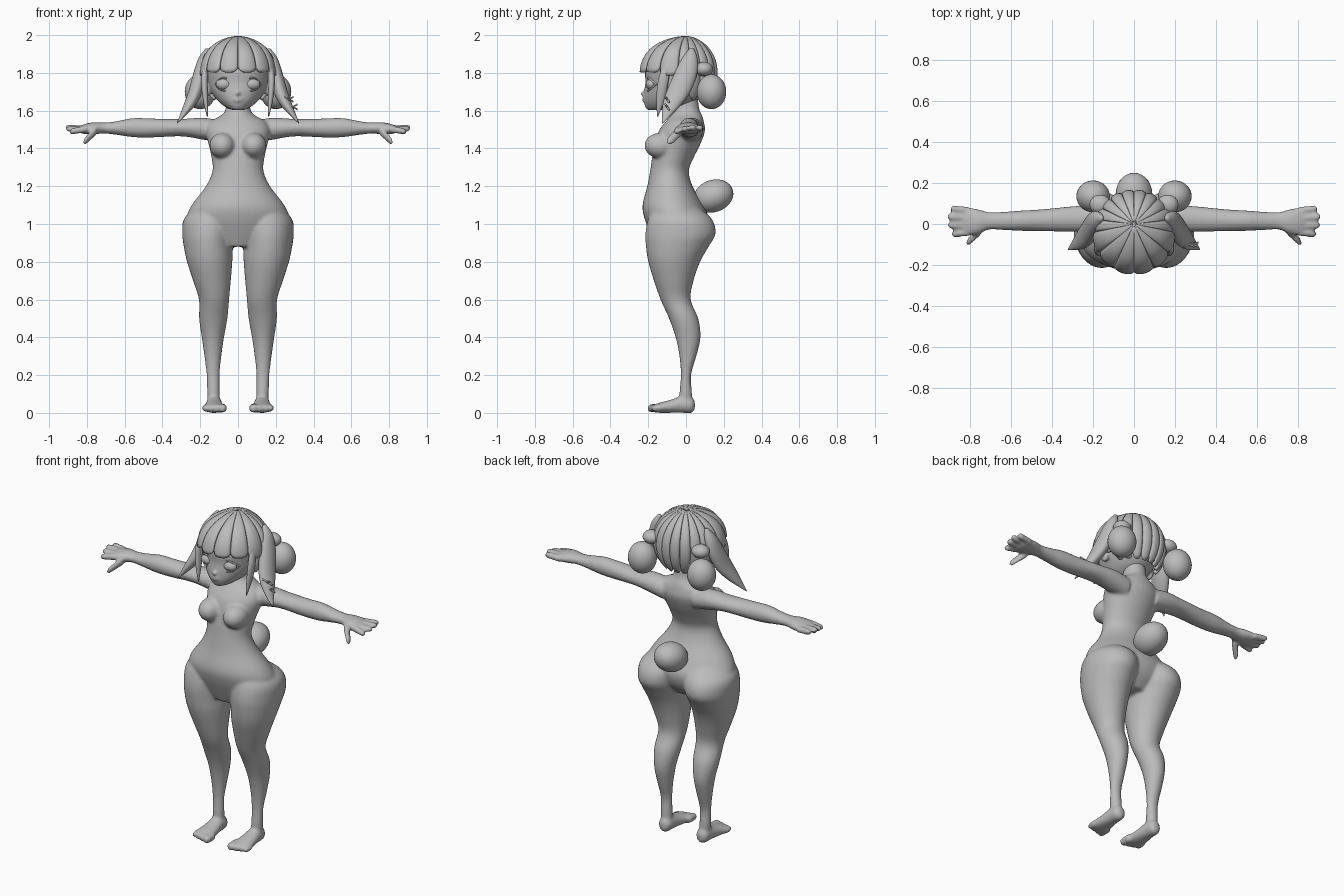
import bpy, bmesh, math
from math import sin, cos, pi, radians
from mathutils import Vector

if "Cube" in bpy.data.objects:
    bpy.data.objects.remove(bpy.data.objects["Cube"], do_unlink=True)

GREY = (0.5, 0.5, 0.5, 1)
clay = bpy.data.materials.new("plain grey")
clay.use_nodes = True
clay.diffuse_color = GREY
clay.node_tree.nodes["Principled BSDF"].inputs["Base Color"].default_value = GREY


def finish(name, bm):
    """Turn a bmesh into a smooth shaded object."""
    bmesh.ops.recalc_face_normals(bm, faces=bm.faces)
    mesh = bpy.data.meshes.new(name)
    bm.to_mesh(mesh)
    bm.free()
    mesh.materials.append(clay)
    for p in mesh.polygons:
        p.use_smooth = True
    obj = bpy.data.objects.new(name, mesh)
    bpy.context.scene.collection.objects.link(obj)
    return obj


def spline(rows, steps=4):
    """Catmull-Rom interpolation of section rows."""
    rows = [Vector(r) for r in rows]
    out = []
    for i in range(len(rows) - 1):
        a, b, c, d = rows[max(i - 1, 0)], rows[i], rows[i + 1], rows[min(i + 2, len(rows) - 1)]
        for s in range(steps):
            t = s / steps
            out.append(b + (c - a) * (t / 2) + (a * 2 - b * 5 + c * 4 - d) * (t * t / 2)
                       + (b * 3 - a - c * 3 + d) * (t ** 3 / 2))
    return out + [rows[-1]]


def loft(bm, rows, axis="z", side=1, sides=24):
    """Ellipses square to an axis; row = x, y, z, radius, radius."""
    rings = []
    for x, y, z, ra, rb in spline(rows):
        ring = []
        for k in range(sides):
            a, b = max(ra, 0.001) * cos(2 * pi * k / sides), max(rb, 0.001) * sin(2 * pi * k / sides)
            off = {"x": (0, a, b), "y": (a, 0, b), "z": (a, b, 0)}[axis]
            ring.append(bm.verts.new(((x + off[0]) * side, y + off[1], z + off[2])))
        rings.append(ring)
    for lo, hi in zip(rings, rings[1:]):
        for k in range(sides):
            n = (k + 1) % sides
            bm.faces.new((lo[k], lo[n], hi[n], hi[k]))
    bm.faces.new(rings[0])
    bm.faces.new(rings[-1])


def profile(rows):
    """Rows of z, centre x, half width, front y, back y as sections."""
    return [(x, (f + b) / 2, z, w, (b - f) / 2) for z, x, w, f, b in rows]


def ball(bm, centre, radii, side=1):
    made = bmesh.ops.create_uvsphere(bm, u_segments=28, v_segments=18, radius=1)["verts"]
    for v in made:
        v.co = Vector(((centre[0] + v.co.x * radii[0]) * side,
                       centre[1] + v.co.y * radii[1], centre[2] + v.co.z * radii[2]))


def ball_part(name, centre, radii, side=1):
    bm = bmesh.new()
    ball(bm, centre, radii, side)
    return finish(name, bm)


def digit(bm, start, end, r, axis, side):
    """Round ended finger or toe."""
    p, q = Vector(start), Vector(end)
    rows = [(*p.lerp(q, t), r * k, r * k) for t, k in
            ((0, 1), (0.4, 0.95), (0.8, 0.9), (0.95, 0.6), (1, 0.1))]
    loft(bm, rows, axis, side, 12)


# Body: overlapping lofts fused into one skin
body = bmesh.new()
loft(body, profile([
    (0.88, 0, 0.11, -0.16, 0.04), (0.95, 0, 0.23, -0.19, 0.1), (1.03, 0, 0.27, -0.22, 0.12),
    (1.1, 0, 0.245, -0.23, 0.09), (1.2, 0, 0.17, -0.205, 0.035), (1.28, 0, 0.135, -0.19, 0.015),
    (1.35, 0, 0.14, -0.18, 0.04), (1.42, 0, 0.155, -0.165, 0.075), (1.49, 0, 0.17, -0.145, 0.1),
    (1.54, 0, 0.15, -0.11, 0.095), (1.575, 0, 0.09, -0.08, 0.085), (1.61, 0, 0.065, -0.06, 0.07),
    (1.7, 0, 0.06, -0.06, 0.06)]), sides=40)

LEG = profile([
    (1.1, 0.13, 0.08, -0.17, 0.05), (1.03, 0.148, 0.137, -0.2, 0.135), (0.95, 0.157, 0.138, -0.215, 0.157),
    (0.88, 0.157, 0.13, -0.212, 0.12), (0.8, 0.15, 0.12, -0.2, 0.075), (0.7, 0.138, 0.1, -0.17, 0.04),
    (0.6, 0.127, 0.08, -0.135, 0.025), (0.5, 0.131, 0.075, -0.09, 0.065), (0.4, 0.133, 0.059, -0.055, 0.077),
    (0.3, 0.133, 0.045, -0.035, 0.055), (0.2, 0.132, 0.034, -0.027, 0.027), (0.1, 0.13, 0.033, -0.035, 0.032),
    (0.04, 0.127, 0.032, -0.03, 0.03)])
FOOT = [(0.127, 0.047, 0.04, 0.015, 0.02), (0.127, 0.03, 0.042, 0.036, 0.042), (0.127, -0.02, 0.045, 0.042, 0.045),
        (0.127, -0.08, 0.035, 0.05, 0.035), (0.127, -0.14, 0.027, 0.06, 0.027), (0.127, -0.17, 0.024, 0.05, 0.02)]
ARM = [(0.1, 0.03, 1.49, 0.06, 0.06), (0.19, 0.028, 1.505, 0.065, 0.058), (0.3, 0.025, 1.51, 0.062, 0.046),
       (0.45, 0.018, 1.508, 0.054, 0.05), (0.55, 0.016, 1.51, 0.05, 0.051), (0.65, 0.015, 1.508, 0.044, 0.035),
       (0.71, 0.015, 1.508, 0.043, 0.029), (0.76, 0.012, 1.507, 0.06, 0.032), (0.81, 0.012, 1.503, 0.068, 0.027),
       (0.84, 0.012, 1.5, 0.06, 0.018)]
FINGERS = [(0.066, 0.9, 0.076, 1.51), (0.03, 0.915, 0.036, 1.512), (-0.007, 0.912, -0.006, 1.503),
           (-0.041, 0.893, -0.05, 1.488)]

for s in (1, -1):
    loft(body, LEG, "z", s, 32)
    loft(body, FOOT, "y", s)
    loft(body, ARM, "x", s)
    ball(body, (0.083, -0.135, 1.415), (0.068, 0.085, 0.068), s)
    for y, tx, ty, tz in FINGERS:
        digit(body, (0.81, y, 1.502), (tx, ty, tz), 0.019, "x", s)
    digit(body, (0.75, -0.03, 1.495), (0.82, -0.095, 1.43), 0.025, "x", s)
    for i in range(4):
        x = 0.082 + 0.03 * i
        digit(body, (x, -0.13, 0.026), (x, -0.203 + 0.007 * i, 0.024), 0.025 - 0.002 * i, "y", s)

skin = finish("body", body)
fuse = skin.modifiers.new("fuse", "REMESH")
fuse.mode, fuse.voxel_size, fuse.use_smooth_shade = "VOXEL", 0.009, True
soften = skin.modifiers.new("soften", "SMOOTH")
soften.factor, soften.iterations = 0.5, 5

# Head with nose, lips and ears fused in
head = bmesh.new()
loft(head, profile([
    (1.603, 0, 0.025, -0.2, -0.1), (1.615, 0, 0.06, -0.213, -0.03), (1.65, 0, 0.105, -0.224, 0.05),
    (1.7, 0, 0.143, -0.222, 0.1), (1.75, 0, 0.165, -0.215, 0.13), (1.82, 0, 0.175, -0.215, 0.135),
    (1.9, 0, 0.14, -0.18, 0.1), (1.95, 0, 0.08, -0.12, 0.04)]), sides=36)
ball(head, (0, -0.22, 1.69), (0.014, 0.02, 0.014))
for z in (1.654, 1.665):
    ball(head, (0, -0.212, z), (0.032, 0.02, 0.008))
for s in (1, -1):
    ball(head, (0.16, -0.06, 1.72), (0.02, 0.03, 0.045), s)
face = finish("head", head)
fuse = face.modifiers.new("fuse", "REMESH")
fuse.mode, fuse.voxel_size, fuse.use_smooth_shade = "VOXEL", 0.007, True
soften = face.modifiers.new("soften", "SMOOTH")
soften.factor, soften.iterations = 0.5, 3


# Hair cap: bulging locks radiating from the crown
def hair_lock(name, middle, span, end, nu=10, nv=16):
    bm = bmesh.new()
    grid = []
    for j in range(nv + 1):
        v = j / nv
        row = []
        for i in range(nu + 1):
            u = 2 * i / nu - 1
            t = radians(end) * (0.03 + 0.97 * v * (1 - 0.08 * u ** 4 * v))
            a = radians(middle + u * span / 2)
            r = 0.95 + 0.07 * math.sqrt(1 - 0.95 * u * u) * min(1, v * 2)
            row.append(bm.verts.new((0.2 * r * sin(t) * cos(a),
                                     -0.04 * sin(t) + 0.205 * r * sin(t) * sin(a),
                                     1.8 + 0.2 * (0.98 + (r - 0.98) * sin(t)) * cos(t))))
        grid.append(row)
    for lo, hi in zip(grid, grid[1:]):
        for i in range(nu):
            bm.faces.new((lo[i], lo[i + 1], hi[i + 1], hi[i]))
    bmesh.ops.recalc_face_normals(bm, faces=bm.faces)
    obj = finish(name, bm)
    thick = obj.modifiers.new("thickness", "SOLIDIFY")
    thick.thickness, thick.offset = 0.022, -1


for i in range(6):
    hair_lock("fringe_lock", 195 + 30 * i, 30, 89 if 0 < i < 5 else 94)
for i in range(10):
    hair_lock("back_lock", 9 + 18 * i, 18, 118 if i in (0, 9) else 136)

# Features in mirrored pairs
for s, label in ((1, "left"), (-1, "right")):
    ball_part(label + "_eye", (0.074, -0.185, 1.74), (0.043, 0.028, 0.03), s)
    for part, tilt in (("upper_lid", 1), ("lower_lid", -1)):
        lid = bmesh.new()
        loft(lid, [((0.074 + 0.05 * k), -0.2 + 0.035 * max(k, 0) ** 2 + 0.008 * k * k,
                    1.74 + tilt * 0.034 * (1 - k * k), 0.006, 0.004) for k in (-1, -0.5, 0, 0.5, 1)], "x", s, 10)
        finish(label + "_" + part, lid)

    lock = bmesh.new()
    loft(lock, [(0.16, 0.03, 1.93, 0.01, 0.01), (0.178, 0.02, 1.88, 0.03, 0.04), (0.2, 0, 1.8, 0.036, 0.06),
                (0.225, -0.04, 1.7, 0.038, 0.064), (0.262, -0.08, 1.62, 0.03, 0.045),
                (0.322, -0.125, 1.533, 0.002, 0.003)], "z", s)
    finish(label + "_side_lock", lock)

    strand = bmesh.new()
    loft(strand, [(0.17, -0.1, 1.85, 0.015, 0.02), (0.178, -0.12, 1.76, 0.018, 0.028),
                  (0.172, -0.135, 1.66, 0.014, 0.022), (0.162, -0.15, 1.57, 0.003, 0.003)], "z", s)
    finish(label + "_front_strand", strand)

    bun = bmesh.new()
    ball(bun, (0.2, 0.135, 1.7), (0.082, 0.078, 0.092), s)
    finish(label + "_bun", bun)
    ball_part(label + "_bun_tie", (0.165, 0.095, 1.82), (0.052, 0.048, 0.038), s)

# Crossed pins on the left side lock
for z, lean in ((1.66, 1), (1.66, -1), (1.62, 1), (1.62, -1)):
    pin = bmesh.new()
    x = 0.27 + (1.66 - z) * 0.5
    loft(pin, [(x - 0.025, -0.1 + 0.01 * lean, z - 0.014 * lean, 0.005, 0.005),
               (x + 0.025, -0.1 - 0.01 * lean, z + 0.014 * lean, 0.005, 0.005)], "x", 1, 8)
    finish("hair_pin", pin)

# Round tail
tail = ball_part("tail", (0, 0, 0), (0.09, 0.108, 0.085))
tail.location = (0, 0.145, 1.148)
tail.rotation_euler.x = radians(20)
